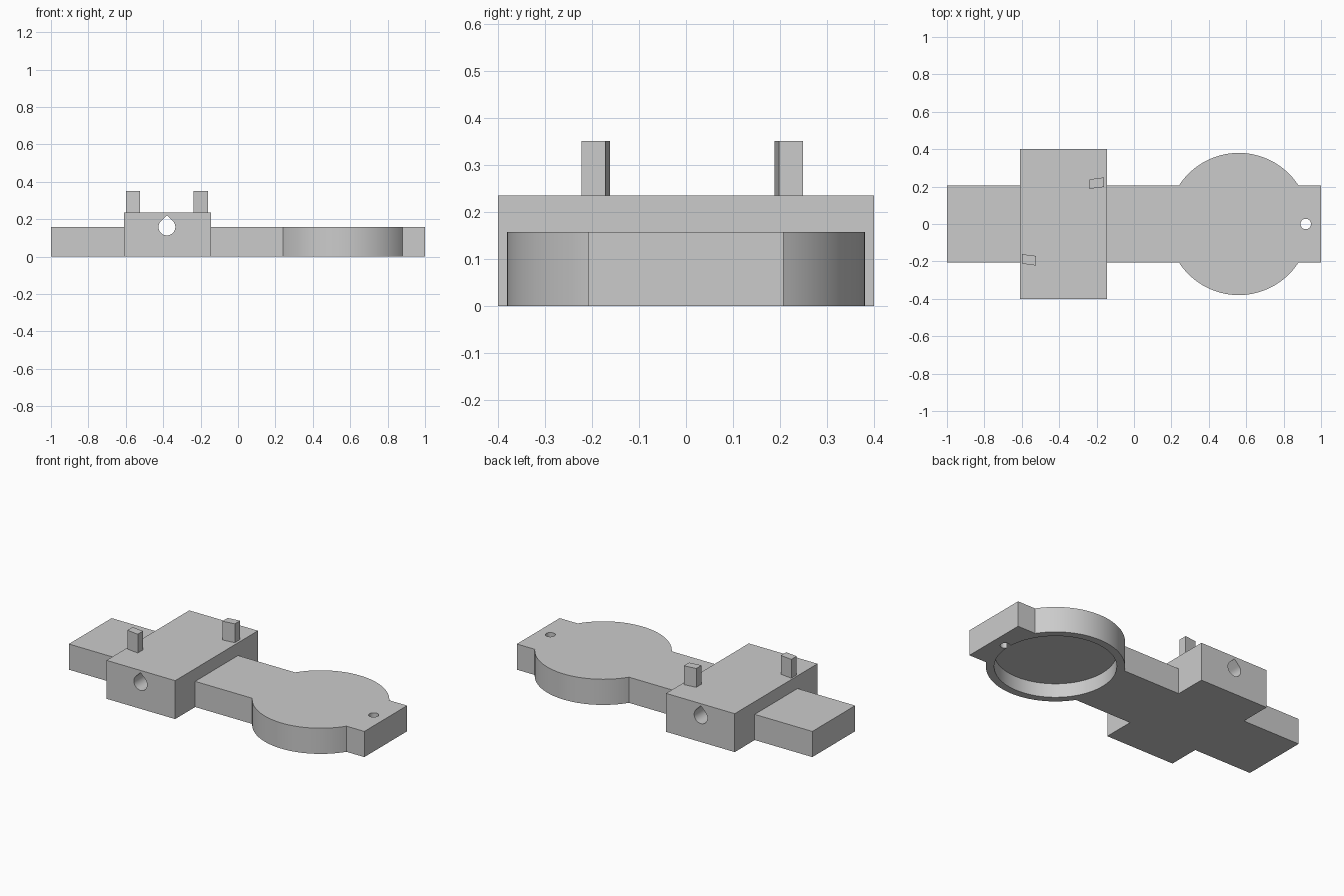
import bpy, bmesh, math
from mathutils import Vector

if "Cube" in bpy.data.objects:
    bpy.data.objects.remove(bpy.data.objects["Cube"])

grey = bpy.data.materials.new("plain grey")
grey.diffuse_color = (0.6, 0.6, 0.6, 1)
grey.use_nodes = True
grey.node_tree.nodes["Principled BSDF"].inputs["Base Color"].default_value = grey.diffuse_color


def prism(name, outline, start, direction):
    """Extrude a closed outline of 3D points (given at start) along direction."""
    bm = bmesh.new()
    face = bm.faces.new([bm.verts.new(Vector(p) + Vector(start)) for p in outline])
    result = bmesh.ops.extrude_face_region(bm, geom=[face])
    moved = [g for g in result["geom"] if isinstance(g, bmesh.types.BMVert)]
    bmesh.ops.translate(bm, verts=moved, vec=direction)
    bmesh.ops.recalc_face_normals(bm, faces=bm.faces)
    mesh = bpy.data.meshes.new(name)
    bm.to_mesh(mesh)
    bm.free()
    mesh.materials.append(grey)
    ob = bpy.data.objects.new(name, mesh)
    bpy.context.collection.objects.link(ob)
    return ob


def arc(cx, cy, r, a0, a1, n):
    """n + 1 points from angle a0 to a1."""
    return [(cx + r * math.cos(a0 + (a1 - a0) * i / n),
             cy + r * math.sin(a0 + (a1 - a0) * i / n), 0) for i in range(n + 1)]


def circle(cx, cy, r, n):
    return arc(cx, cy, r, 0, 2 * math.pi, n)[:-1]


def rect(x0, x1, y0, y1):
    return [(x0, y0, 0), (x1, y0, 0), (x1, y1, 0), (x0, y1, 0)]


def combine(ob, other, operation):
    """Apply a boolean and remove the helper object."""
    mod = ob.modifiers.new(operation.lower(), "BOOLEAN")
    mod.operation, mod.object, mod.solver = operation, other, "EXACT"
    bpy.context.view_layer.objects.active = ob
    bpy.ops.object.modifier_apply(modifier=mod.name)
    bpy.data.objects.remove(other)


# Flat arm: a bar that swells into a round head
HALF, DISC_X, DISC_R, ARM_H = 0.207, 0.56, 0.38, 0.157
a = math.asin(HALF / DISC_R)
arm = ([(-1, -HALF, 0)]
       + arc(DISC_X, 0, DISC_R, math.pi + a, 2 * math.pi - a, 48)
       + [(1, -HALF, 0), (1, HALF, 0)]
       + arc(DISC_X, 0, DISC_R, a, math.pi - a, 48)
       + [(-1, HALF, 0)])
body = prism("body", arm, (0, 0, 0), (0, 0, ARM_H))

# Raised cross block
combine(body, prism("block", rect(-0.61, -0.145, -0.4, 0.4), (0, 0, 0), (0, 0, 0.235)), "UNION")

# Round pocket under the head and small hole at the tip
combine(body, prism("pocket", circle(DISC_X, 0, 0.335, 96), (0, 0, -0.1), (0, 0, 0.185)), "DIFFERENCE")
combine(body, prism("tip_hole", circle(0.918, 0, 0.028, 32), (0, 0, -0.1), (0, 0, 0.4)), "DIFFERENCE")

# Teardrop hole through the block from front to back
R = 0.045
drop = arc(0, 0, R, 0.75 * math.pi, 2.25 * math.pi, 36) + [(0, R * math.sqrt(2), 0)]
drop = [(x, 0, y) for x, y, _ in drop]
combine(body, prism("teardrop_hole", drop, (-0.38, -0.5, 0.158), (0, 1, 0)), "DIFFERENCE")

# Two slanted pins on top of the block
for name, x, y0, skew in (("front_pin", -0.6, -0.212, -0.01), ("back_pin", -0.237, 0.188, 0.01)):
    w, d = 0.077, 0.051
    pin = [(x, y0, 0), (x + w, y0 + skew, 0), (x + w, y0 + skew + d, 0), (x, y0 + d, 0)]
    prism(name, pin, (0, 0, 0.235), (0, 0, 0.115))

# Smooth the curved walls, keep the corners sharp
bpy.ops.object.select_all(action="DESELECT")
body.select_set(True)
bpy.context.view_layer.objects.active = body
bpy.ops.object.shade_smooth_by_angle(angle=math.radians(25))
